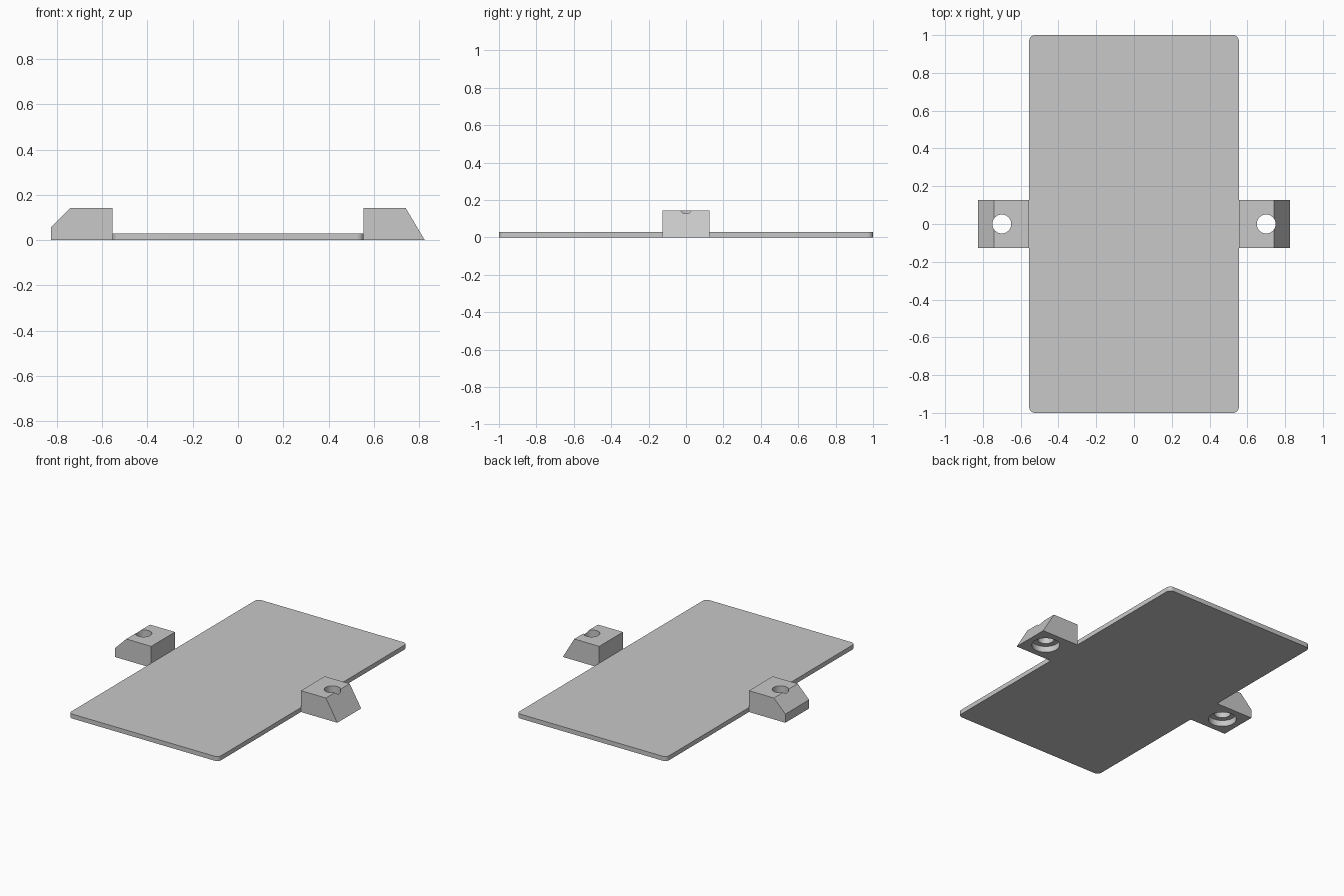
import bpy, bmesh

if "Cube" in bpy.data.objects:
    bpy.data.objects.remove(bpy.data.objects["Cube"], do_unlink=True)

PLATE_X, PLATE_T = 0.555, 0.03
TAB_X, TAB_TOP_X, TAB_Y, TAB_H = 0.825, 0.74, 0.126, 0.143
HOLE_X, HOLE_R, BORE_R, BORE_D = 0.70, 0.05, 0.085, 0.04

grey = bpy.data.materials.new("plain grey")
grey.use_nodes = True
colour = (0.58, 0.58, 0.58, 1)
grey.diffuse_color = colour
grey.node_tree.nodes["Principled BSDF"].inputs["Base Color"].default_value = colour


def make_object(name, bm):
    bmesh.ops.recalc_face_normals(bm, faces=bm.faces)
    mesh = bpy.data.meshes.new(name)
    bm.to_mesh(mesh)
    bm.free()
    mesh.materials.append(grey)
    obj = bpy.data.objects.new(name, mesh)
    bpy.context.collection.objects.link(obj)
    return obj


def activate(obj):
    bpy.ops.object.select_all(action='DESELECT')
    obj.select_set(True)
    bpy.context.view_layer.objects.active = obj


def drill(obj, x, radius, z0, z1):
    """Cut a vertical round hole between two heights."""
    bpy.ops.mesh.primitive_cylinder_add(vertices=48, radius=radius, depth=z1 - z0,
                                        location=(x, 0, (z0 + z1) / 2))
    cutter = bpy.context.object
    cutter.hide_render = True
    cutter.data.materials.append(grey)
    activate(obj)
    mod = obj.modifiers.new("hole", 'BOOLEAN')
    mod.operation, mod.solver, mod.object = 'DIFFERENCE', 'EXACT', cutter
    bpy.ops.object.modifier_apply(modifier=mod.name)
    bpy.data.objects.remove(cutter, do_unlink=True)


def smooth(obj):
    activate(obj)
    bpy.ops.object.shade_smooth_by_angle(angle=0.5)


# Flat base plate with rounded corners
bm = bmesh.new()
bmesh.ops.create_cube(bm, size=1)
for v in bm.verts:
    v.co = (v.co.x * 2 * PLATE_X, v.co.y * 2, (v.co.z + 0.5) * PLATE_T)
uprights = [e for e in bm.edges if abs(e.verts[0].co.z - e.verts[1].co.z) > 0.01]
bmesh.ops.bevel(bm, geom=uprights, offset=0.03, segments=8, profile=0.5, affect='EDGES')
smooth(make_object("base_plate", bm))


# Mounting tabs, each a side profile extruded along y, with a counterbored hole
def make_tab(name, side, outer):
    profile = [(PLATE_X, 0)] + outer + [(TAB_TOP_X, TAB_H), (PLATE_X, TAB_H)]
    bm = bmesh.new()
    face = bm.faces.new([bm.verts.new((side * x, -TAB_Y, z)) for x, z in profile])
    ext = bmesh.ops.extrude_face_region(bm, geom=[face])
    moved = [g for g in ext["geom"] if isinstance(g, bmesh.types.BMVert)]
    bmesh.ops.translate(bm, verts=moved, vec=(0, 2 * TAB_Y, 0))
    tab = make_object(name, bm)
    drill(tab, side * HOLE_X, HOLE_R, -0.1, 0.3)
    drill(tab, side * HOLE_X, BORE_R, -0.1, BORE_D)
    smooth(tab)


make_tab("left_tab", 1, [(TAB_X, 0)])
make_tab("right_tab", -1, [(TAB_X, 0), (TAB_X, 0.058)])
